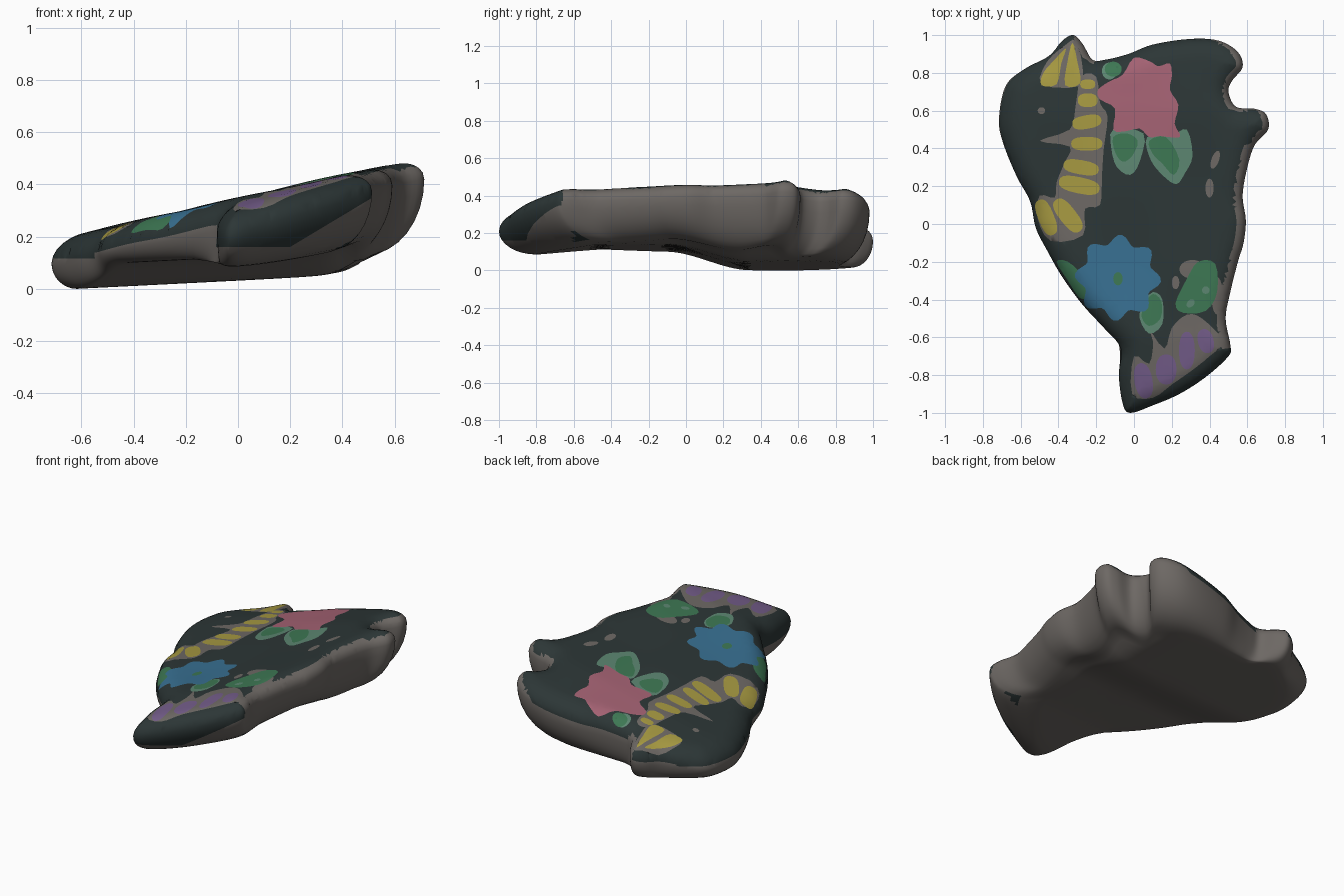
import bpy, bmesh, math
from mathutils import Vector
from mathutils.kdtree import KDTree
from mathutils.geometry import delaunay_2d_cdt, intersect_point_line

if "Cube" in bpy.data.objects:
    bpy.data.objects.remove(bpy.data.objects["Cube"])

# Flat paint colours
COLOURS = {
    "bare_stone": (109, 104, 100), "dark_paint": (44, 54, 54),
    "yellow_paint": (166, 153, 65), "pink_paint": (164, 98, 115),
    "blue_paint": (56, 112, 146), "green_paint": (61, 119, 83),
    "pale_green_paint": (92, 134, 113), "purple_paint": (115, 92, 137)}
STONE, DARK, YELLOW, PINK, BLUE, GREEN, PALE, PURPLE = range(8)


def smooth_loop(pts, n):
    """Closed Catmull-Rom curve through the points."""
    pts, out = [Vector(p) for p in pts], []
    for i in range(len(pts)):
        a, b, c, d = (pts[(i + k) % len(pts)] for k in (-1, 0, 1, 2))
        for t in (j / n for j in range(n)):
            out.append(0.5 * (2 * b + (c - a) * t + (2 * a - 5 * b + 4 * c - d) * t * t
                              + (3 * b - a - 3 * c + d) * t ** 3))
    return out


# Stone outline seen from above, counter-clockwise
OUTLINE = smooth_loop([
    (-.32, 1), (-.38, .97), (-.45, .89), (-.58, .82), (-.68, .73), (-.715, .55), (-.69, .42),
    (-.62, .25), (-.55, .12), (-.52, -.02), (-.46, -.14), (-.38, -.28), (-.27, -.43),
    (-.15, -.56), (-.07, -.66), (-.08, -.8), (-.06, -.95), (-.02, -1), (.1, -.96), (.24, -.9),
    (.38, -.81), (.5, -.7), (.51, -.64), (.485, -.5), (.51, -.36), (.55, -.2), (.58, -.1),
    (.592, .02), (.575, .15), (.6, .3), (.64, .42), (.71, .5), (.7, .58), (.64, .61), (.54, .62),
    (.5, .7), (.52, .76), (.575, .83), (.55, .91), (.45, .97), (.3, .98), (.1, .95), (-.03, .9),
    (-.15, .87), (-.22, .87), (-.27, .95)], 5)
N = len(OUTLINE)
NORMALS = []
tree = KDTree(N)
for i, p in enumerate(OUTLINE):
    t = (OUTLINE[(i + 1) % N] - OUTLINE[i - 1]).normalized()
    NORMALS.append(Vector((t.y, -t.x)))
    tree.insert((p.x, p.y, 0), i)
tree.balance()


def edge_distance(p):
    """Distance to the outline and index of the nearest outline point."""
    _, i, best = tree.find((p.x, p.y, 0))
    for a, b in ((i - 1, i), (i, (i + 1) % N)):
        q, f = intersect_point_line(p, OUTLINE[a], OUTLINE[b])
        if 0 <= f <= 1:
            best = min(best, (Vector((q[0], q[1])) - p).length)
    return best, i


def top_z(p, d):
    """Tilted painted face, rounded off towards the edge."""
    k = max(0, 1 - d / 0.12)
    z = 0.352 + 0.225 * p.x - 0.07 * max(0, p.y - 0.6) - 0.11 * max(0, -p.y - 0.6)
    z += 0.004 * math.sin(9 * p.x + 2) * math.sin(8 * p.y)
    return z - 0.085 * (1 - math.sqrt(max(0, 1 - k * k)))


def bottom_z(p):
    """Underside: lower at the back, rising to the right."""
    s = min(1, max(0, (0.34 - p.y) / 0.44))
    t = p.x - 0.37
    return (0.035 + 0.05 * p.x + 0.09 * s * s * (3 - 2 * s) - 0.1 * max(0, -p.y - 0.45)
            + 0.3 * (t + math.sqrt(t * t + 0.002)))


# Painted shapes, later ones lie over earlier ones
shapes = [(DARK, OUTLINE)]


def patch(col, pts):
    area = sum(a[0] * b[1] - a[1] * b[0] for a, b in zip(pts, pts[1:] + pts[:1]))
    shapes.append((col, smooth_loop(pts if area > 0 else pts[::-1], 3)))


def petals(col, power, items):
    """Rounded petals: x, y, half length, half width, angle."""
    for x, y, rx, ry, deg in items:
        c, s, pts = math.cos(math.radians(deg)), math.sin(math.radians(deg)), []
        for a in (i * math.pi / 10 for i in range(20)):
            u = math.copysign(abs(math.cos(a)) ** power, math.cos(a)) * rx
            v = math.copysign(abs(math.sin(a)) ** power, math.sin(a)) * ry
            pts.append(Vector((x + u * c - v * s, y + u * s + v * c)))
        shapes.append((col, pts))


# Bare stone behind the yellow and purple petals, and small bare chips
patch(STONE, [(-.28, .78), (-.2, .78), (-.18, .64), (-.14, .57), (-.16, .4), (-.17, .25),
              (-.18, .1), (-.26, .08), (-.27, -.06), (-.44, -.09), (-.51, .03), (-.5, .15),
              (-.42, .14), (-.41, .22), (-.37, .32), (-.34, .41), (-.5, .44), (-.34, .5), (-.31, .62)])
patch(STONE, [(-.49, .74), (-.29, .73), (-.275, .85), (-.31, .97), (-.36, .95), (-.46, .86)])
patch(STONE, [(-.01, -.9), (0, -.7), (.08, -.74), (.1, -.62), (.07, -.54), (.16, -.66), (.2, -.55),
              (.28, -.48), (.36, -.5), (.47, -.62), (.4, -.7), (.3, -.78), (.2, -.85), (.1, -.92)])
petals(STONE, 1, [(.4, .19, .022, .05, 0), (.43, .34, .02, .05, -20), (.22, -.31, .02, .035, 0),
                  (-.49, .6, .02, .018, 0), (.31, -.24, .07, .05, 0), (.44, -.38, .03, .1, 0)])
# Yellow petal chain
petals(YELLOW, .75, [
    (-.245, .74, .04, .025, 0), (-.245, .655, .052, .036, 0), (-.25, .54, .078, .036, 10),
    (-.25, .425, .083, .036, 0), (-.28, .3, .095, .038, -10), (-.29, .205, .11, .043, -12),
    (-.35, .045, .105, .045, -52), (-.465, .035, .1, .042, -68)])
patch(YELLOW, [(-.49, .735), (-.41, .74), (-.385, .85), (-.36, .93), (-.42, .87), (-.48, .8)])
patch(YELLOW, [(-.365, .735), (-.285, .745), (-.3, .86), (-.325, .96), (-.35, .87)])
# Purple petals
petals(PURPLE, .9, [(.05, -.83, .048, .095, 10), (.17, -.77, .055, .08, 0),
                    (.28, -.67, .042, .1, 0), (.38, -.62, .042, .065, 15)])
# Leaves
patch(PALE, [(-.11, .5), (-.12, .4), (-.09, .3), (-.02, .26), (.03, .33), (.05, .48)])
patch(GREEN, [(-.11, .46), (-.04, .48), (.02, .44), (-.01, .36), (-.06, .33), (-.1, .38)])
patch(PALE, [(.07, .46), (.2, .47), (.28, .5), (.31, .36), (.27, .27), (.22, .21), (.13, .28), (.08, .36)])
patch(GREEN, [(.08, .44), (.17, .46), (.24, .34), (.21, .26), (.15, .32), (.1, .37)])
patch(GREEN, [(.22, -.42), (.28, -.29), (.34, -.2), (.43, -.21), (.44, -.36), (.38, -.46), (.26, -.47)])
patch(PALE, [(.03, -.5), (.05, -.42), (.1, -.36), (.15, -.4), (.15, -.53), (.08, -.58)])
patch(GREEN, [(.04, -.49), (.06, -.42), (.1, -.37), (.145, -.41), (.14, -.5), (.08, -.54)])
patch(GREEN, [(-.41, -.2), (-.35, -.2), (-.28, -.27), (-.25, -.38), (-.29, -.39), (-.35, -.3)])
petals(PALE, 1, [(-.13, .81, .04, .045, 0), (.3, -.42, .025, .018, 45), (.38, -.35, .02, .02, 0)])
petals(GREEN, 1, [(-.11, .82, .045, .04, 0)])
# Pink flower
patch(PINK, [(0, .88), (.085, .86), (.13, .835), (.19, .85), (.2, .78), (.19, .71), (.235, .63),
             (.215, .53), (.245, .46), (.14, .465), (.08, .46), (.03, .505), (-.05, .49),
             (-.11, .5), (-.1, .61), (-.18, .66), (-.19, .71), (-.13, .755), (-.06, .79)])
# Blue flower with its eye
shapes.append((BLUE, [Vector((-.085 + r * math.cos(a), -.285 + r * math.sin(a)))
                      for a in (i * math.pi / 32 for i in range(64))
                      for r in [.205 + .024 * math.cos(8 * a + .5)]]))
petals(GREEN, 1, [(-.085, -.29, .025, .035, 0)])

# Triangulate the painted face with every shape cut into it
pts, faces = [], []
for _, loop in shapes:
    faces.append(list(range(len(pts), len(pts) + len(loop))))
    pts += loop
for d in (.006, .02, .035, .05, .07, .095):
    pts += [p - n * d for p, n in zip(OUTLINE, NORMALS)]
pts += [Vector((-.8 + .04 * i, -1.02 + .04 * j)) for i in range(40) for j in range(52)]
verts, _, tris, _, _, origins = delaunay_2d_cdt(pts, [], faces, 1, 1e-5)
bm = bmesh.new()
info = [edge_distance(v) for v in verts]
top = [bm.verts.new((v.x, v.y, top_z(v, d[0]))) for v, d in zip(verts, info)]
for tri, src in zip(tris, origins):
    if 0 in src:
        f = bm.faces.new([top[i] for i in tri])
        f.material_index = shapes[max(src)][0]
        # Unpainted rim along the right-hand edge, thinner at the back
        mid = sum(info[i][0] for i in tri) / 3
        nx = sum(NORMALS[(info[i][1] + j) % N].x for i in tri for j in range(-4, 5)) / 27
        c = f.calc_center_median()
        if c.y > -0.66 and mid < (0.045 if c.y < 0.42 else 0.03) * min(1, max(0, (nx - 0.1) / 0.5)):
            f.material_index = STONE

# Rounded sides and underside, ring by ring, flowing into a softer lower outline
CENTRE = Vector((0, 0.2))
rings = [[] for _ in range(20)]
for i, p in enumerate(OUTLINE):
    soft = sum((OUTLINE[(i + j) % N] for j in range(-8, 9)), Vector((0, 0))) / 17
    soft = soft.lerp(CENTRE, 0.1 + 0.18 * max(0, min(1, (soft.x + 0.1) / 0.6)))
    z0 = top_z(p, 0)
    low = min(bottom_z(soft), z0 - 0.05)
    for k in range(9):
        a = k / 8 * math.pi / 2
        q = p.lerp(soft, 1 - math.cos(a))
        rings[k].append(bm.verts.new((q.x, q.y, z0 + (low - z0) * math.sin(a))))
    for k in range(1, 12):
        q = soft.lerp(CENTRE, k / 12)
        z = bottom_z(q) + (low - bottom_z(soft)) * (1 - k / 12) ** 2
        rings[8 + k].append(bm.verts.new((q.x, q.y, z)))
for k, (r, s) in enumerate(zip(rings, rings[1:])):
    for i in range(N):
        f = bm.faces.new((r[i - 1], s[i - 1], s[i], r[i]))
        wraps = OUTLINE[i].x < -0.55 or OUTLINE[i].y < -0.66
        f.material_index = DARK if k < 6 and wraps else STONE
tip = bm.verts.new((CENTRE.x, CENTRE.y, bottom_z(CENTRE)))
for i in range(N):
    bm.faces.new((rings[-1][i - 1], tip, rings[-1][i]))
bmesh.ops.delete(bm, geom=[v for v in bm.verts if not v.link_faces], context='VERTS')
bmesh.ops.remove_doubles(bm, verts=bm.verts, dist=1e-4)

# Cut the lower paint edge on the left end and the front lobe
for zone, height, slope, x0 in ((lambda c: c.x < -0.5, 0.12, 0, 0),
                                (lambda c: c.y < -0.6, 0.165, 0, 0),
                                (lambda c: c.y < -0.6, 0.165, 0.6, 0.2)):
    region = [f for f in bm.faces if f.material_index == DARK and zone(f.calc_center_median())]
    geom = region + list({e for f in region for e in f.edges} | {v for f in region for v in f.verts})
    bmesh.ops.bisect_plane(bm, geom=geom, plane_co=(x0, 0, height), plane_no=(-slope, 0, 1))
    for f in bm.faces:
        c = f.calc_center_median()
        if f.material_index == DARK and zone(c) and c.z < height + slope * (c.x - x0):
            f.material_index = STONE

# Stand the stone on the ground and finish it
bmesh.ops.recalc_face_normals(bm, faces=bm.faces)
bmesh.ops.translate(bm, verts=bm.verts, vec=(0, 0, -min(v.co.z for v in bm.verts)))
for f in bm.faces:
    f.smooth = True
mesh = bpy.data.meshes.new("painted_stone")
bm.to_mesh(mesh)
bm.free()
for name, rgb in COLOURS.items():
    m = bpy.data.materials.new(name)
    m.diffuse_color = (*[((c / 255 + 0.055) / 1.055) ** 2.4 for c in rgb], 1)
    m.use_nodes = True
    m.node_tree.nodes["Principled BSDF"].inputs["Base Color"].default_value = m.diffuse_color
    mesh.materials.append(m)
bpy.context.collection.objects.link(bpy.data.objects.new("painted_stone", mesh))
